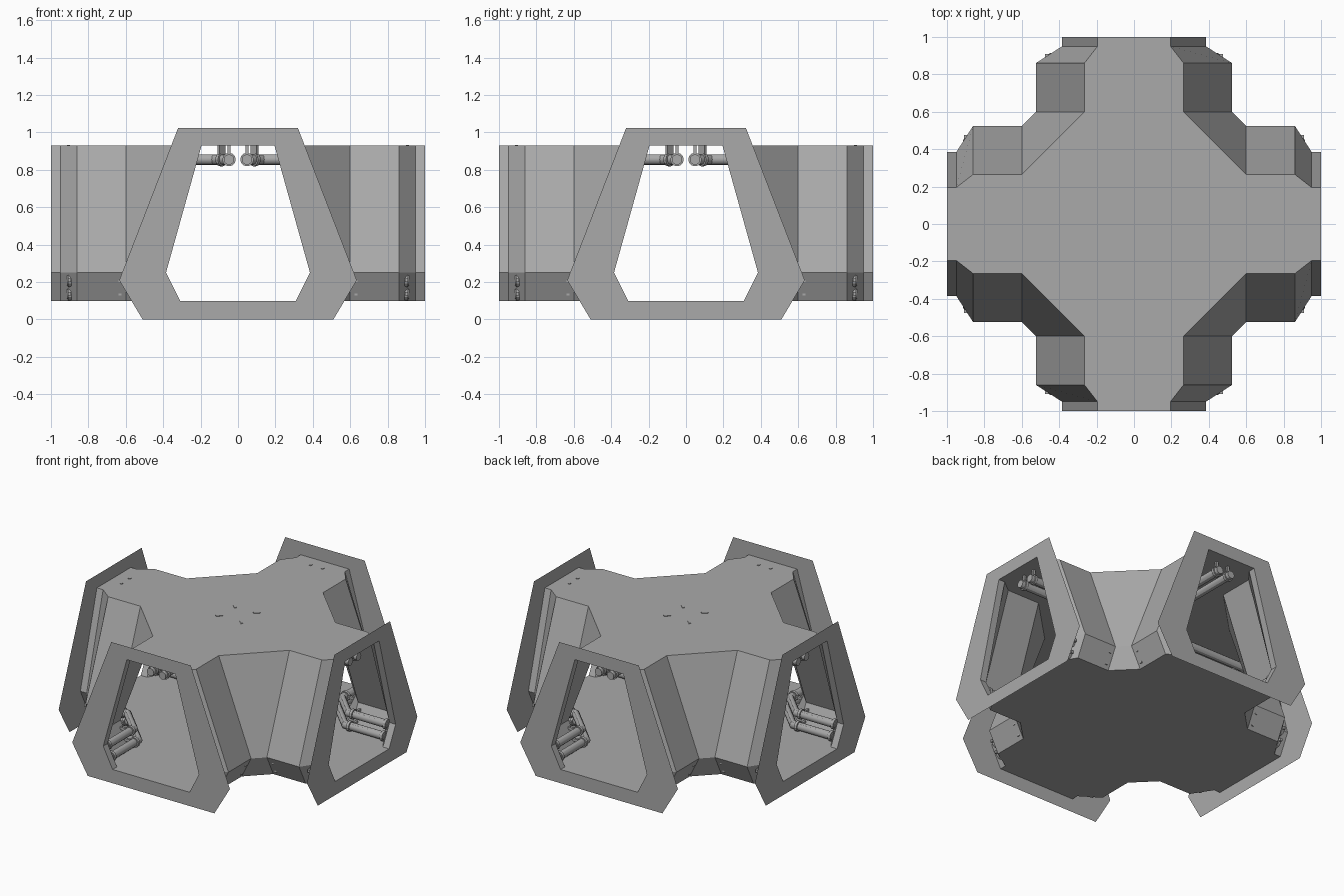
import bpy, bmesh
from math import pi
from mathutils import Vector, Matrix

if "Cube" in bpy.data.objects:
    bpy.data.objects.remove(bpy.data.objects["Cube"])

grey = bpy.data.materials.new("hull grey")
grey.use_nodes = True
colour = (0.4, 0.4, 0.4, 1)
grey.diffuse_color = colour
grey.node_tree.nodes["Principled BSDF"].inputs["Base Color"].default_value = colour

TURNS = [Matrix.Rotation(k * pi / 2, 4, "Z") for k in range(4)]
CEILING, WAIST, FLOOR = 0.93, 0.25, 0.1


def finish(bm, name):
    mesh = bpy.data.meshes.new(name)
    bm.to_mesh(mesh)
    bm.free()
    mesh.materials.append(grey)
    obj = bpy.data.objects.new(name, mesh)
    bpy.context.collection.objects.link(obj)
    return obj


# Cross-shaped corridor shell: three stacked outlines, open at the arm ends
def outline(bm, wide, narrow, z):
    half = [(1, narrow), (0.95, narrow), (0.86, wide), (0.6, wide)]
    corner = half + [(y, x) for x, y in reversed(half)]
    return [bm.verts.new(turn @ Vector((x, y, z))) for turn in TURNS for x, y in corner]


bm = bmesh.new()
rings = [outline(bm, 0.45, 0.31, FLOOR),
         outline(bm, 0.525, 0.385, WAIST),
         outline(bm, 0.265, 0.195, CEILING)]
for low, high in zip(rings, rings[1:]):
    for i in range(len(low)):
        if i % 8 != 7:
            j = i + 1
            bm.faces.new((low[i], low[j], high[j], high[i]))
bm.faces.new(rings[-1])
bm.faces.new(list(reversed(rings[0])))
finish(bm, "corridor_shell")


# Flat door frames standing at the end of each arm
def hexagon(bm, points):
    both = points + [(-x, z) for x, z in reversed(points)]
    return [bm.verts.new((x, -1, z)) for x, z in both]


for side, turn in zip(("front", "left", "back", "right"), TURNS):
    bm = bmesh.new()
    outer = hexagon(bm, [(0.51, 0), (0.635, 0.21), (0.32, 1.025)])
    inner = hexagon(bm, [(0.31, FLOOR), (0.385, WAIST), (0.195, CEILING)])
    for i in range(6):
        j = (i + 1) % 6
        bm.faces.new((outer[i], outer[j], inner[j], inner[i]))
    bm.transform(turn)
    finish(bm, side + "_door_frame")


# Pipes that turn the corner between two neighbouring arms
def pipe(name, path, radius, turn):
    curve = bpy.data.curves.new(name, "CURVE")
    curve.dimensions = "3D"
    curve.bevel_depth = radius
    curve.bevel_resolution = 4
    curve.use_fill_caps = True
    spline = curve.splines.new("POLY")
    spline.points.add(len(path) - 1)
    for point, co in zip(spline.points, path):
        point.co = (*(turn @ Vector(co)), 1)
    curve.materials.append(grey)
    obj = bpy.data.objects.new(name, curve)
    bpy.context.collection.objects.link(obj)
    bpy.ops.object.select_all(action="DESELECT")
    obj.select_set(True)
    bpy.context.view_layer.objects.active = obj
    bpy.ops.object.convert(target="MESH")
    bpy.ops.object.shade_smooth_by_angle()


# Bracket: collar round the pipe and a square stem reaching into the wall
def bracket(name, centre, along, out, reach, stem, turn):
    centre, along, out = Vector(centre), Vector(along).normalized(), Vector(out).normalized()
    across = out.cross(along)
    basis = Matrix((along, across, out)).transposed().to_4x4()
    place = turn @ Matrix.Translation(centre) @ basis
    bm = bmesh.new()
    bmesh.ops.create_cone(bm, cap_ends=True, segments=12, radius1=0.036, radius2=0.036, depth=0.02,
                          matrix=place @ Matrix.Rotation(pi / 2, 4, "Y"))
    bmesh.ops.create_cube(bm, size=1, matrix=place @ Matrix.Translation((0, 0, reach / 2))
                          @ Matrix.Diagonal((0.016, stem, reach, 1)))
    finish(bm, name)


def corner_run(name, offset, bend, end, z, turn):
    path = [(end, offset, z), (bend, offset, z), (offset, bend, z), (offset, end, z)]
    pipe(name, path, 0.028, turn)


for number, turn in enumerate(TURNS, 1):
    tag = f"_{number}"
    # ceiling pipe
    z = 0.855
    corner_run("ceiling_pipe" + tag, 0.048, 0.13, 0.94, z, turn)
    bracket("ceiling_bracket_a" + tag, (0.905, 0.048, z), (1, 0, 0), (0, 0, 1), 0.079, 0.016, turn)
    bracket("ceiling_bracket_b" + tag, (0.048, 0.905, z), (0, 1, 0), (0, 0, 1), 0.079, 0.016, turn)
    bracket("ceiling_bend_bracket" + tag, (0.089, 0.089, z), (1, -1, 0), (0, 0, 1), 0.079, 0.045, turn)
    # pair of wall pipes above the floor
    for level, offset, z in (("upper", 0.425, 0.21), ("lower", 0.39, 0.137)):
        corner_run(level + "_wall_pipe" + tag, offset, 0.59, 0.915, z, turn)
        for place, at, reach in (("end", 0.9, 0.05), ("bend", 0.63, 0.08)):
            name = f"{level}_{place}_bracket"
            bracket(name + "_a" + tag, (at, offset, z), (1, 0, 0), (0, 1, 0), reach, 0.02, turn)
            bracket(name + "_b" + tag, (offset, at, z), (0, 1, 0), (1, 0, 0), reach, 0.02, turn)
